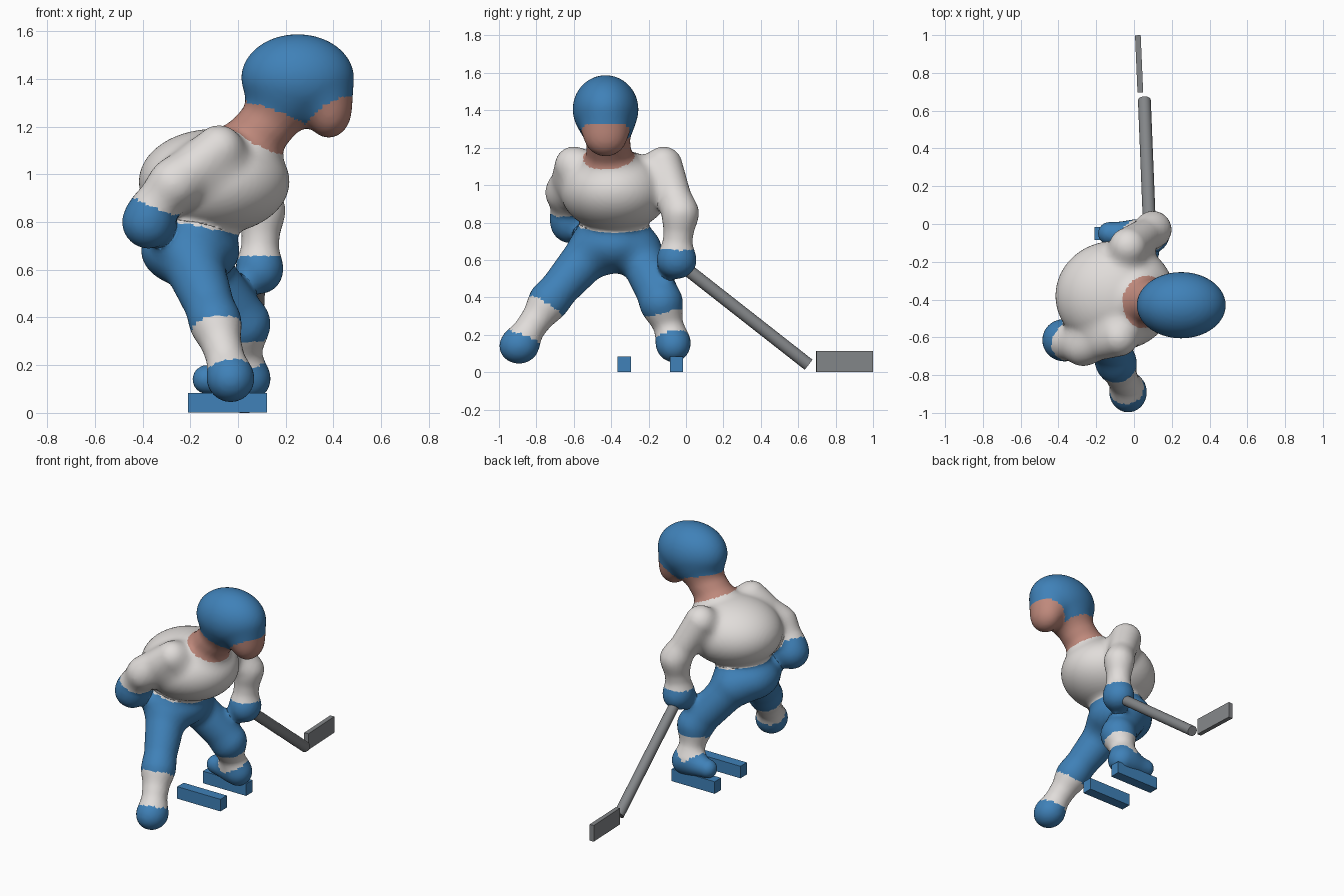
import bpy, bmesh
from math import radians
from mathutils import Vector as V, Matrix

if "Cube" in bpy.data.objects:
    bpy.data.objects.remove(bpy.data.objects["Cube"])

COLOURS = {"blue": (0.05, 0.22, 0.48, 1), "white": (0.75, 0.72, 0.70, 1),
           "skin": (0.52, 0.25, 0.20, 1), "grey": (0.23, 0.24, 0.25, 1)}
MATS = {}
for name, rgba in COLOURS.items():
    MATS[name] = bpy.data.materials.new(name)
    MATS[name].diffuse_color = rgba
NAMES = list(COLOURS)

# Rounded masses: (colour, centre, radii)
BALLS = [
    ("blue", (0.25, -0.43, 1.405), (0.235, 0.175, 0.182)),    # helmet
    ("skin", (0.38, -0.43, 1.27), (0.095, 0.115, 0.115)),     # face
    ("white", (-0.10, -0.38, 0.97), (0.315, 0.29, 0.22)),     # chest
    ("blue", (-0.20, -0.38, 0.68), (0.205, 0.21, 0.15)),      # pelvis
    ("blue", (-0.375, -0.615, 0.80), (0.11, 0.11, 0.11)),     # rear glove
    ("blue", (0.09, -0.05, 0.59), (0.095, 0.103, 0.09)),      # stick glove
    ("blue", (-0.03, -0.895, 0.135), (0.092, 0.10, 0.088)),   # pushing boot
]
# Tapered limbs: (colour, [(x, y, z, radius), ...])
LIMBS = [
    ("skin", [(0.06, -0.41, 1.14, 0.12), (0.19, -0.42, 1.29, 0.115)]),   # neck
    ("white", [(-0.08, -0.60, 1.105, 0.10), (-0.27, -0.645, 0.96, 0.09),
               (-0.345, -0.63, 0.88, 0.08)]),                            # rear arm
    ("white", [(-0.03, -0.12, 1.105, 0.10), (0.10, -0.03, 0.85, 0.082),
               (0.09, -0.05, 0.65, 0.075)]),                             # stick arm
    ("blue", [(-0.20, -0.49, 0.66, 0.13), (-0.095, -0.73, 0.385, 0.095)]),  # thigh
    ("white", [(-0.095, -0.735, 0.375, 0.09), (-0.035, -0.88, 0.17, 0.075)]),
    ("blue", [(-0.18, -0.25, 0.64, 0.12), (0.02, -0.135, 0.385, 0.108)]),   # thigh
    ("white", [(0.02, -0.13, 0.35, 0.09), (0.015, -0.07, 0.18, 0.075)]),
    ("blue", [(-0.13, -0.05, 0.14, 0.06), (0.05, -0.068, 0.14, 0.085)]),    # boot
]


def ball_field(c, r):
    c = V(c)
    inv = V((1 / r[0], 1 / r[1], 1 / r[2]))

    def field(p):
        q = (p - c) * inv
        k = q.length
        return k * (k - 1) / max((q * inv).length, 1e-6)
    return field


def limb_field(a, b):
    pa, ra, axis, dr = V(a[:3]), a[3], V(b[:3]) - V(a[:3]), b[3] - a[3]
    n = axis.length_squared

    def field(p):
        q = p - pa
        t = min(1, max(0, q.dot(axis) / n))
        return (q - axis * t).length - ra - dr * t
    return field


def add_ball(bm, c, r):
    m = Matrix.Translation(c) @ Matrix.Diagonal((*r, 1))
    return bmesh.ops.create_icosphere(bm, subdivisions=3, radius=1, matrix=m)["verts"]


# Rough body: overlapping balls and hulls
fields = []
bm = bmesh.new()
for col, c, r in BALLS:
    add_ball(bm, c, r)
    fields.append((NAMES.index(col), ball_field(c, r)))
for col, pts in LIMBS:
    for a, b in zip(pts, pts[1:]):
        tmp = bmesh.new()
        for e in (a, b):
            add_ball(tmp, e[:3], (e[3],) * 3)
        bmesh.ops.delete(tmp, geom=tmp.faces[:], context="FACES_KEEP_BOUNDARY")
        bmesh.ops.delete(tmp, geom=tmp.edges[:], context="EDGES_FACES") if tmp.edges else None
        for e in (a, b):
            if not tmp.verts:
                add_ball(tmp, e[:3], (e[3],) * 3)
        if len(tmp.verts) < 300:
            tmp.clear()
            for e in (a, b):
                add_ball(tmp, e[:3], (e[3],) * 3)
        out = bmesh.ops.convex_hull(tmp, input=tmp.verts[:])
        inner = {g for g in out["geom_interior"] + out["geom_unused"]
                 if isinstance(g, bmesh.types.BMVert)}
        bmesh.ops.delete(tmp, geom=list(inner), context="VERTS")
        piece = bpy.data.meshes.new("piece")
        tmp.to_mesh(piece)
        tmp.free()
        bm.from_mesh(piece)
        bpy.data.meshes.remove(piece)
        fields.append((NAMES.index(col), limb_field(a, b)))
mesh = bpy.data.meshes.new("player_body")
bm.to_mesh(mesh)
bm.free()
body = bpy.data.objects.new("player_body", mesh)
bpy.context.collection.objects.link(body)
mod = body.modifiers.new("fuse", "REMESH")
mod.mode = "VOXEL"
mod.voxel_size = 0.015
fused = bpy.data.meshes.new_from_object(body.evaluated_get(bpy.context.evaluated_depsgraph_get()))
body.modifiers.clear()
body.data = fused

# Pull the fused skin onto the softly blended surface
K = 0.065


def blend(p):
    d = 1.0
    for _, f in fields:
        e = f(p)
        h = K - abs(d - e)
        d = min(d, e) - (h * h / (4 * K) if h > 0 else 0)
    return d


STEP = 0.002
AXES = [V((STEP, 0, 0)), V((0, STEP, 0)), V((0, 0, STEP))]
for v in fused.vertices:
    p = v.co.copy()
    for _ in range(3):
        d = blend(p)
        if abs(d) < 0.0005:
            break
        g = V([(blend(p + a) - d) / STEP for a in AXES])
        move = g * (-d / max(g.length_squared, 0.2))
        if move.length > 0.03:
            move *= 0.03 / move.length
        p += move
    v.co = p

# Colour each face by its nearest mass
fused.materials.clear()
for n in NAMES:
    fused.materials.append(MATS[n])
for f in fused.polygons:
    c = f.center
    f.material_index = min((fn(c), i) for i, fn in fields)[1]
    f.use_smooth = True


def box(name, size, loc, mat, turn=0):
    bpy.ops.mesh.primitive_cube_add(size=1, location=loc, rotation=(0, 0, radians(turn)))
    ob = bpy.context.object
    ob.name, ob.scale = name, size
    ob.data.materials.append(MATS[mat])


# Skate runners
for i, y in enumerate((-0.33, -0.05)):
    box(f"skate_runner_{i + 1}", (0.33, 0.07, 0.083), (-0.044, y, 0.0425), "blue")

# Stick shaft and blade
a, b = V((0.083, -0.04, 0.585)), V((0.055, 0.655, 0.04))
bpy.ops.mesh.primitive_cylinder_add(vertices=24, radius=0.034, depth=(b - a).length, location=(a + b) / 2)
shaft = bpy.context.object
shaft.name = "stick_shaft"
shaft.rotation_euler = (b - a).to_track_quat("Z", "Y").to_euler()
shaft.data.materials.append(MATS["grey"])
bpy.ops.object.shade_smooth_by_angle()
box("stick_blade", (0.03, 0.303, 0.112), (0.027, 0.848, 0.056), "grey", 2.5)

for m in bpy.data.materials:
    if m.users and not m.is_grease_pencil:
        m.use_nodes = True
        m.node_tree.nodes["Principled BSDF"].inputs["Base Color"].default_value = m.diffuse_color
